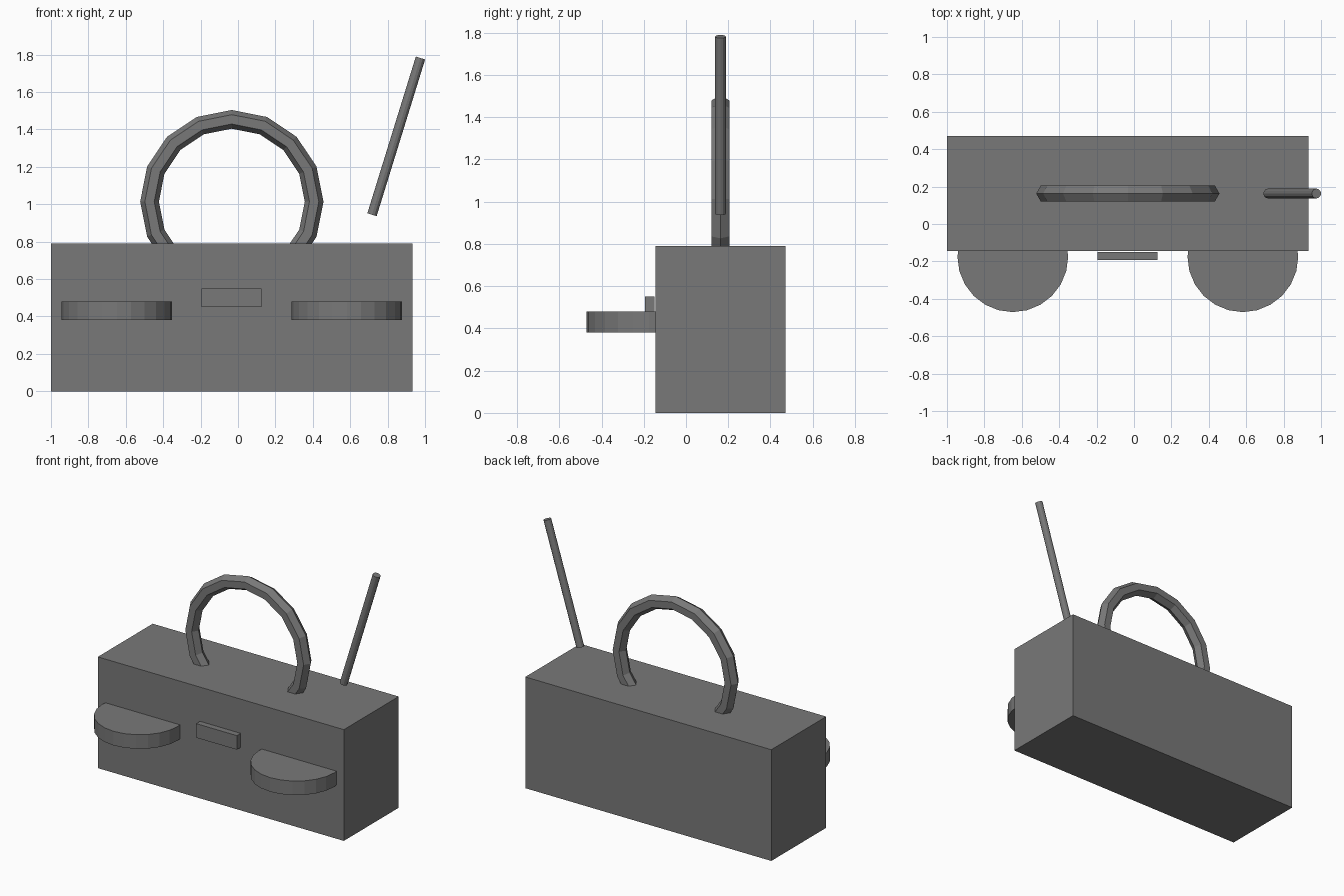
import bpy
from math import pi

if "Cube" in bpy.data.objects:
    bpy.data.objects.remove(bpy.data.objects["Cube"])

CX, CY = -0.033, 0.163  # shared centre of body and handle

# Dark grey for every part
grey = bpy.data.materials.new("dark_grey")
grey.diffuse_color = (0.19, 0.19, 0.19, 1)
grey.use_nodes = True
grey.node_tree.nodes["Principled BSDF"].inputs["Base Color"].default_value = grey.diffuse_color


def finish(name):
    ob = bpy.context.object
    ob.name = name
    ob.data.materials.append(grey)
    return ob


def box(name, lo, hi):
    bpy.ops.mesh.primitive_cube_add(size=1, location=[(a + b) / 2 for a, b in zip(lo, hi)])
    finish(name).scale = [b - a for a, b in zip(lo, hi)]
    bpy.ops.object.transform_apply(location=False, rotation=False, scale=True)


def cylinder(name, radius, depth, loc, sides, rot=(0, 0, 0)):
    bpy.ops.mesh.primitive_cylinder_add(vertices=sides, radius=radius, depth=depth,
                                        location=loc, rotation=rot)
    finish(name)


# Radio case
box("body", (-1.0, -0.145, 0.0), (0.933, 0.471, 0.79))

# Small display panel just in front of the case
box("display_panel", (-0.194, -0.193, 0.45), (0.126, -0.15, 0.55))

# Round speakers lying flat, half sunk into the front
for side, label in ((-1, "left"), (1, "right")):
    cylinder(label + "_speaker", 0.296, 0.1, (CX + side * 0.615, -0.175, 0.43), 24)

# Ring handle, lower part sunk into the case
bpy.ops.mesh.primitive_torus_add(major_segments=16, minor_segments=6,
                                 major_radius=0.44, minor_radius=0.05,
                                 location=(CX, CY, 1.014), rotation=(pi / 2, 0, 0))
finish("handle")

# Tilted antenna
cylinder("antenna", 0.026, 0.877, (0.846, CY, 1.363), 12, (0, 0.3, 0))
